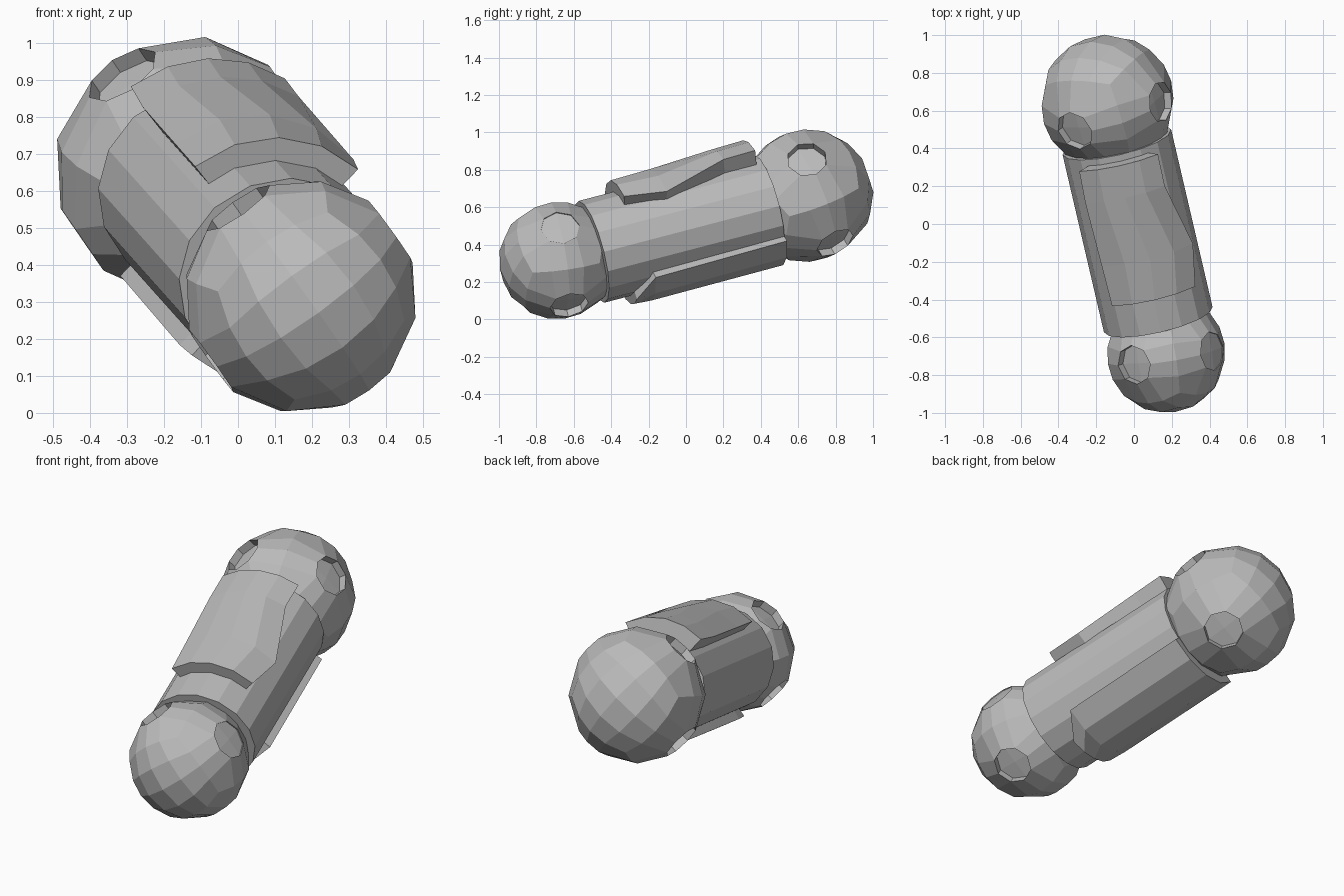
import bpy, bmesh, math
from mathutils import Vector, Matrix

if "Cube" in bpy.data.objects:
    bpy.data.objects.remove(bpy.data.objects["Cube"])

grey = bpy.data.materials.new("plain grey")
grey.diffuse_color = (0.5, 0.5, 0.5, 1)
grey.use_nodes = True
grey.node_tree.nodes["Principled BSDF"].inputs["Base Color"].default_value = grey.diffuse_color

# Limb frame: axis from the small ball to the big ball
SMALL = Vector((0.17, -0.685, 0.315))
BIG = Vector((-0.14, 0.645, 0.662))
axis = (BIG - SMALL).normalized()
side = axis.cross(Vector((0, 0, 1))).normalized()
up = side.cross(axis)


def finish(bm, name):
    bmesh.ops.recalc_face_normals(bm, faces=bm.faces)
    me = bpy.data.meshes.new(name)
    bm.to_mesh(me)
    bm.free()
    me.materials.append(grey)
    ob = bpy.data.objects.new(name, me)
    bpy.context.collection.objects.link(ob)
    return ob


def ball(name, centre, radius, d1, d2, rim, depths):
    """Cube-sphere whose four side faces carry an octagonal recess."""
    bm = bmesh.new()
    bmesh.ops.create_cube(bm, size=2)
    bmesh.ops.subdivide_edges(bm, edges=bm.edges, cuts=3, use_grid_fill=True)
    for v in bm.verts:
        v.co = Vector([math.tan(c * math.pi / 4) for c in v.co]).normalized() * radius
    for d, depth in depths:
        d = Vector(d)
        floor = math.sqrt(radius ** 2 - rim ** 2)
        faces = [f for f in bm.faces
                 if f.calc_center_median().normalized().dot(d) > 0.93]
        verts = {v for f in faces for v in f.verts}
        for v in verts:
            flat = v.co - d * v.co.dot(d)
            if flat.length > 0.01:
                v.co = flat.normalized() * rim + d * floor
            else:
                v.co = d * (floor + 0.006)
        new = bmesh.ops.extrude_face_region(bm, geom=faces)["geom"]
        bmesh.ops.delete(bm, geom=[f for f in faces if f.is_valid], context='FACES')
        for v in new:
            if isinstance(v, bmesh.types.BMVert):
                v.co -= d * depth
    # Turn into place
    x = Vector(d1).normalized()
    y = Vector(d2)
    y = (y - x * y.dot(x)).normalized()
    rot = Matrix((x, y, x.cross(y))).transposed().to_4x4()
    bm.transform(Matrix.Translation(centre) @ rot)
    return finish(bm, name)


def point(t, angle, r, wide=1.0):
    """Point on the limb: distance along axis, angle from the top, radius."""
    a = math.radians(angle)
    return SMALL + axis * t + side * (math.sin(a) * r * wide) + up * (math.cos(a) * r)


def plate(name, middle, rows, inner=0.262, cols=4):
    """Curved armour plate; rows hold (t, left angle, right angle, outer radius)."""
    bm = bmesh.new()
    grids = []
    for layer in range(2):
        grid = []
        for t, left, right, r in rows:
            grid.append([bm.verts.new(point(t, middle + left + (right - left) * j / cols,
                                            inner if layer else r)) for j in range(cols + 1)])
        grids.append(grid)
        for g, h in zip(grid, grid[1:]):
            for j in range(cols):
                bm.faces.new((g[j], g[j + 1], h[j + 1], h[j]))
    # Rim joins outer and inner skins
    o, n = grids
    last = len(rows) - 1
    for i in (0, last):
        for j in range(cols):
            bm.faces.new((o[i][j], o[i][j + 1], n[i][j + 1], n[i][j]))
    for j in (0, cols):
        for i in range(last):
            bm.faces.new((o[i][j], o[i + 1][j], n[i + 1][j], n[i][j]))
    return finish(bm, name)


# Ball joints
deep = [((1, 0, 0), 0.045), ((-1, 0, 0), 0.045), ((0, -1, 0), 0.045)]
ball("large_ball_joint", BIG, 0.358, (-0.5, -0.44, 0.73), (0.82, 0.0, 0.58),
     0.108, deep + [((0, 1, 0), 0.045)])
ball("small_ball_joint", SMALL, 0.317, (-0.56, -0.2, 0.79), (0.795, 0.04, 0.573),
     0.105, deep + [((0, 1, 0), 0.006)])

# Limb tube, open around the balls
bm = bmesh.new()
N = 16
ends = []
for t in (0.19, 1.185):
    ends.append([[bm.verts.new(point(t, 360 * k / N, r, 1.05)) for k in range(N)]
                 for r in (0.281, 0.22)])
for k in range(N):
    m = (k + 1) % N
    (a, b), (c, d) = ends
    bm.faces.new((a[k], a[m], c[m], c[k]))
    bm.faces.new((b[k], b[m], d[m], d[k]))
    bm.faces.new((a[k], a[m], b[m], b[k]))
    bm.faces.new((c[k], c[m], d[m], d[k]))
finish(bm, "limb_tube")

# Armour plates
plate("top_plate", 0, [(0.385, -40, 42, 0.345), (0.61, -40, 50, 0.353),
                       (0.97, -40, 32, 0.367), (1.15, -38, 32, 0.372)])
plate("bottom_plate", 180, [(0.34, -24, 40, 0.328), (0.44, -52, 42, 0.333),
                            (1.185, -54, 42, 0.328)])
